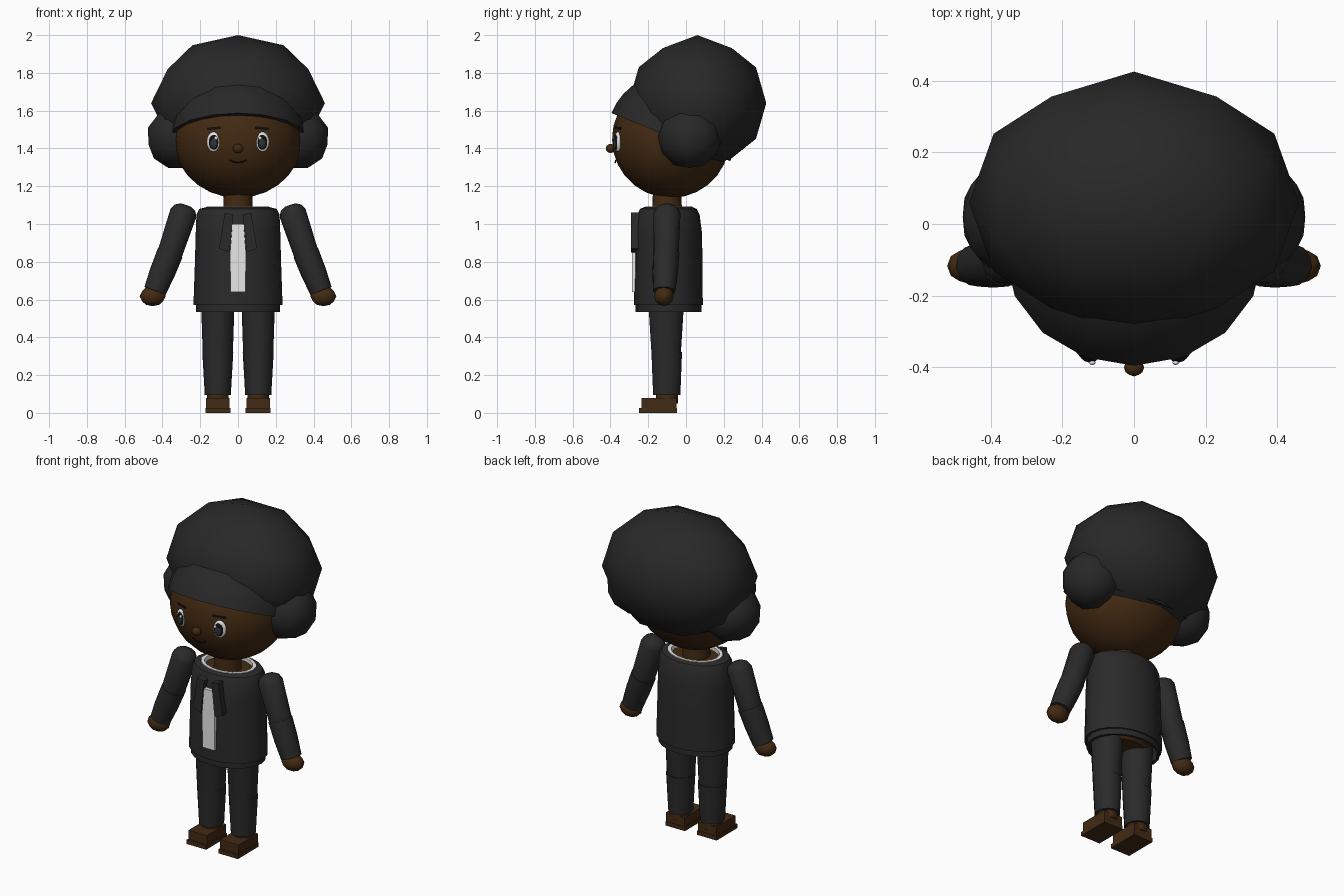
import bpy, bmesh
from math import sin, cos, pi, radians
from mathutils import Vector, Matrix

cube = bpy.data.objects.get("Cube")
if cube:
    bpy.data.objects.remove(cube)


def material(name, *rgb):
    m = bpy.data.materials.new(name)
    m.use_nodes = True
    m.diffuse_color = (*rgb, 1)
    m.node_tree.nodes["Principled BSDF"].inputs["Base Color"].default_value = (*rgb, 1)
    return m


SKIN = material("brown skin", .055, .023, .006)
SHOE = material("brown leather", .055, .023, .007)
HAIR = material("black hair", .021, .021, .021)
SUIT = material("charcoal cloth", .023, .023, .024)
WHITE = material("white", .8, .8, .8)
IRIS = material("dark iris", .03, .033, .038)
BLACK = material("black", .005, .005, .005)


def finish(name, bm, mat, matrix=Matrix()):
    bm.transform(matrix)
    bmesh.ops.recalc_face_normals(bm, faces=bm.faces)
    me = bpy.data.meshes.new(name)
    bm.to_mesh(me)
    bm.free()
    me.materials.append(mat)
    for p in me.polygons:
        p.use_smooth = True
    me.set_sharp_from_angle(angle=radians(38))
    ob = bpy.data.objects.new(name, me)
    bpy.context.collection.objects.link(ob)
    return ob


def place(loc, size=(1, 1, 1), rot=Matrix()):
    return Matrix.Translation(loc) @ rot @ Matrix.Diagonal((*size, 1))


def turn(angle, axis):
    return Matrix.Rotation(angle, 4, axis)


def faceted_ball(name, loc, size, mat, rot=Matrix()):
    """Icosphere turned so that its edges straddle the main axes."""
    bm = bmesh.new()
    bmesh.ops.create_icosphere(bm, subdivisions=2, radius=1)
    bm.transform(turn(radians(-31.72), 'Y'))
    return finish(name, bm, mat, place(loc, size, rot))


def ball(name, loc, size, mat, segs=20, rings=14, rot=Matrix()):
    bm = bmesh.new()
    bmesh.ops.create_uvsphere(bm, u_segments=segs, v_segments=rings, radius=1)
    return finish(name, bm, mat, place(loc, size, rot))


def loft(name, rings, mat, matrix=Matrix(), sides=16, caps=True):
    """Stacked ellipses given as (z, x radius, y radius)."""
    bm = bmesh.new()
    loops = []
    for z, rx, ry in rings:
        loops.append([bm.verts.new((rx * cos(2 * pi * i / sides),
                                    ry * sin(2 * pi * i / sides), z))
                      for i in range(sides)])
    for a, b in zip(loops, loops[1:]):
        for i in range(sides):
            j = (i + 1) % sides
            bm.faces.new((a[i], a[j], b[j], b[i]))
    if caps:
        bm.faces.new(loops[0])
        bm.faces.new(loops[-1])
    return finish(name, bm, mat, matrix)


def limb(name, start, end, profile, mat):
    """Tapered round limb; profile is (fraction along, radius)."""
    a, b = Vector(start), Vector(end)
    d = b - a
    m = Matrix.Translation(a) @ d.to_track_quat('Z', 'Y').to_matrix().to_4x4()
    return loft(name, [(t * d.length, r, r) for t, r in profile], mat, m, 12)


def box(name, loc, size, mat, rot=Matrix()):
    bm = bmesh.new()
    bmesh.ops.create_cube(bm, size=1)
    return finish(name, bm, mat, place(loc, size, rot))


def plate(name, outline, y, depth, mat):
    """Flat outline in x and z, pushed back along y."""
    bm = bmesh.new()
    face = bm.faces.new([bm.verts.new((x, y, z)) for x, z in outline])
    new = bmesh.ops.extrude_face_region(bm, geom=[face])["geom"]
    bmesh.ops.translate(bm, vec=(0, depth, 0),
                        verts=[v for v in new if isinstance(v, bmesh.types.BMVert)])
    return finish(name, bm, mat)


# Head and hair
ball("head", (0, -.08, 1.45), (.34, .312, .312), SKIN)
faceted_ball("hair_top", (0, .06, 1.64), (.46, .365, .36), HAIR)
arc = [i * pi / 18 for i in range(9)]
loft("hair_cap", [(.34 * sin(a), .36 * cos(a), .34 * cos(a)) for a in arc], HAIR,
     place((0, -.08, 1.46), rot=turn(radians(-22), 'X')), 16)
faceted_ball("nose", (0, -.4, 1.4), (.028, .025, .025), SKIN)

# Smile
curve = bpy.data.curves.new("mouth", 'CURVE')
curve.dimensions = '3D'
curve.bevel_depth = .004
curve.bevel_resolution = 1
line = curve.splines.new('POLY')
line.points.add(8)
for i, p in enumerate(line.points):
    t = i / 4 - 1
    p.co = (.045 * t, -.375 + .004 * t * t, 1.325 + .014 * t * t, 1)
curve.materials.append(BLACK)
bpy.context.collection.objects.link(bpy.data.objects.new("mouth", curve))

# Neck, body and clothes
NECK_Y = -.1
loft("neck", [(1.02, .08, .08), (1.18, .075, .075)], SKIN, place((0, NECK_Y, 0)))
loft("body", [(.55, .13, .1), (.6, .19, .145), (1.0, .18, .14), (1.07, .14, .11)],
     SKIN, place((0, -.09, 0)))
loft("shirt_collar", [(1.0, .19, .15), (1.07, .17, .13), (1.092, .165, .125),
                      (1.092, .145, .108), (1.05, .145, .108)],
     WHITE, place((0, -.09, 0)), 20, False)
loft("jacket", [(.57, .236, .182), (.8, .228, .18), (.95, .224, .178),
                (1.05, .22, .165), (1.08, .205, .15), (1.09, .165, .125)],
     SUIT, place((0, -.093, 0)), 20, False)
loft("jacket_hem", [(.572, .236, .182), (.57, .222, .174), (.535, .222, .174),
                    (.535, .205, .16), (.6, .205, .16)],
     SUIT, place((0, -.093, 0)), 20, False)
plate("shirt_front", [(-.04, .64), (.04, .64), (.042, .85), (.03, 1.0), (-.03, 1.0),
                      (-.042, .85)], -.286, .025, WHITE)

for s, side in ((1, "left"), (-1, "right")):
    # Hair puffs
    faceted_ball(side + "_hair_puff", (s * .32, .02, 1.46), (.165, .17, .17), HAIR,
                 turn(-s * .3, 'Y'))

    # Eyes and brows
    tilt = turn(s * .35, 'Z')
    ball(side + "_eye", (s * .13, -.361, 1.435), (.037, .014, .052), WHITE, rot=tilt)
    ball(side + "_pupil", (s * .129, -.370, 1.433), (.027, .012, .039), BLACK, rot=tilt)
    ball(side + "_iris", (s * .129, -.376, 1.427), (.020, .009, .027), IRIS, rot=tilt)
    ball(side + "_eye_glint", (s * .116, -.387, 1.455), (.009, .006, .010), WHITE, 10, 8)
    box(side + "_brow", (s * .125, -.355, 1.507), (.08, .014, .013), BLACK,
        turn(s * .38, 'Z') @ turn(s * .08, 'Y'))

    # Jacket lapel
    plate(side + "_lapel", [(s * .025, 1.05), (s * .07, 1.06), (s * .1, .87),
                            (s * .045, .85)], -.292, .045, SUIT)

    # Arm
    shoulder, elbow, wrist = [(s * x, y, z) for x, y, z in
                              ((.275, -.1, 1.10), (.362, -.105, .84), (.44, -.115, .645))]
    limb(side + "_upper_arm", shoulder, elbow,
         [(0, .03), (.06, .058), (.16, .072), (1, .066)], SUIT)
    limb(side + "_forearm", elbow, wrist, [(-.04, .07), (.5, .068), (1, .06)], SUIT)
    faceted_ball(side + "_hand", (s * .452, -.117, .618), (.069, .052, .053), SKIN)

    # Leg and shoe
    x = s * .107
    loft(side + "_thigh", [(.32, .08, .08), (.6, .089, .098)], SUIT,
         place((x, -.105, 0)), 14)
    loft(side + "_shin", [(.095, .069, .074), (.322, .082, .083)], SUIT,
         place((x, -.102, 0)), 14)
    loft(side + "_ankle", [(.05, .058, .058), (.11, .058, .058)], SKIN,
         place((x, -.1, 0)), 12)
    box(side + "_shoe_sole", (x, -.148, .0125), (.132, .2, .025), SHOE)
    box(side + "_shoe", (x, -.143, .052), (.124, .185, .056), SHOE)
